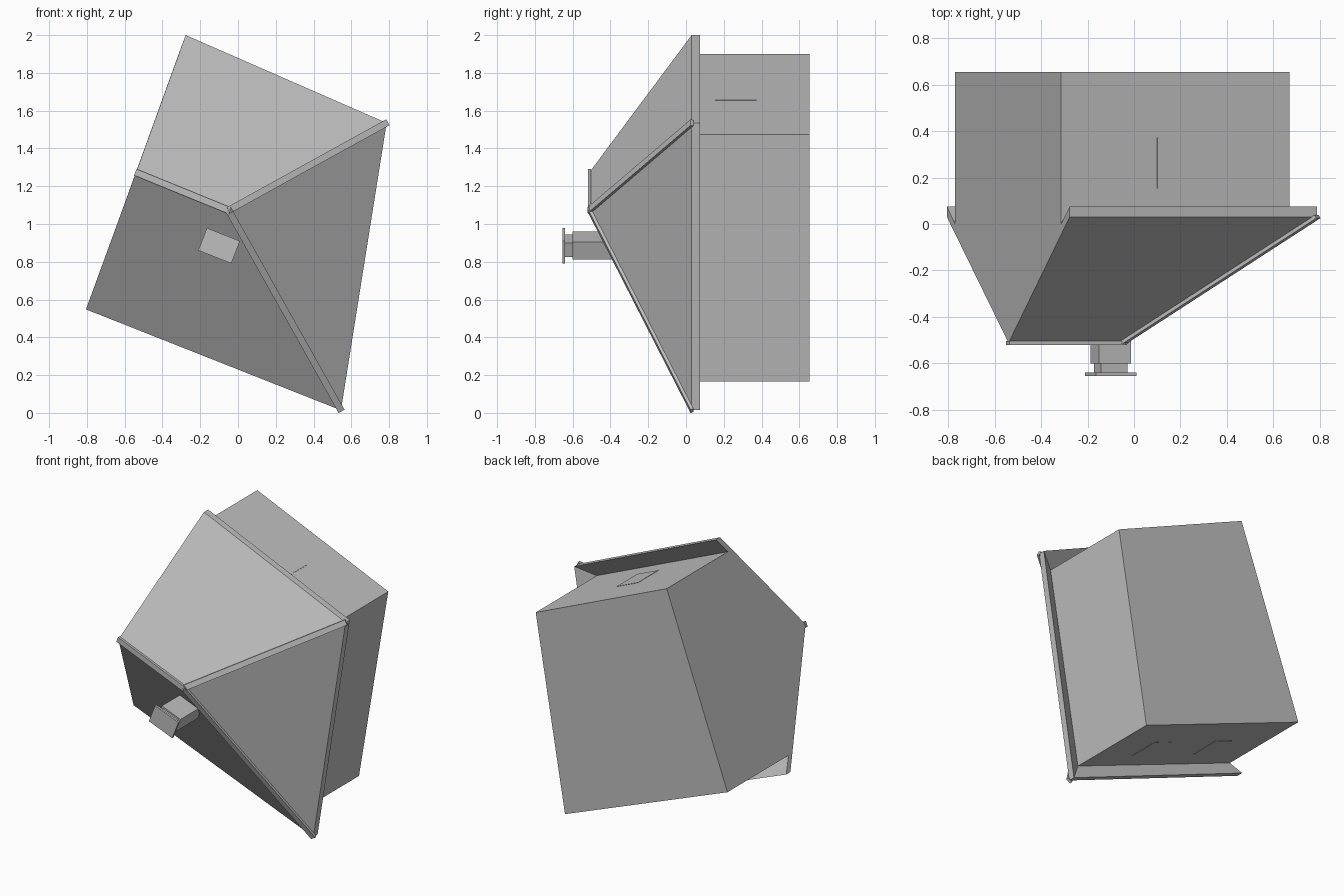
import bpy
import math
from mathutils import Matrix, Vector

cube = bpy.data.objects.get("Cube")
if cube:
    bpy.data.objects.remove(cube, do_unlink=True)

grey = bpy.data.materials.new("plain_grey")
grey.use_nodes = True
grey.diffuse_color = (0.52, 0.52, 0.52, 1)
grey.node_tree.nodes["Principled BSDF"].inputs["Base Color"].default_value = grey.diffuse_color


def add_mesh(name, verts, faces):
    mesh = bpy.data.meshes.new(name)
    mesh.from_pydata([tuple(v) for v in verts], [], faces)
    mesh.materials.append(grey)
    obj = bpy.data.objects.new(name, mesh)
    bpy.context.collection.objects.link(obj)
    # make all normals point outwards
    bpy.context.view_layer.objects.active = obj
    obj.select_set(True)
    bpy.ops.object.mode_set(mode="EDIT")
    bpy.ops.mesh.select_all(action="SELECT")
    bpy.ops.mesh.normals_make_consistent(inside=False)
    bpy.ops.object.mode_set(mode="OBJECT")
    obj.select_set(False)
    return obj


def ring(outline, y):
    return [Vector((x, y, z)) for x, z in outline]


def sides(a, b):
    return [(a + i, a + (i + 1) % 4, b + (i + 1) % 4, b + i) for i in range(4)]


def prism(name, ring_a, ring_b):
    return add_mesh(name, ring_a + ring_b, [(0, 1, 2, 3), (4, 5, 6, 7)] + sides(0, 4))


def block(name, centre, size, axes):
    """Box with its half sizes laid along three given axes."""
    u, v, w = [axis * s / 2 for axis, s in zip(axes, size)]
    rings = [[centre + k * w + i * u + j * v
              for i, j in ((-1, -1), (1, -1), (1, 1), (-1, 1))] for k in (-1, 1)]
    return prism(name, *rings)


# Outlines: far eave, hip eave, near eave, gable corner
eave = [(-0.277, 2.0), (0.787, 1.535), (0.545, 0.014), (-0.805, 0.548)]
wall = [(-0.314, 1.9), (0.67, 1.475), (0.45, 0.165), (-0.77, 0.64)]
ridge_gable = Vector((-0.54, -0.512, 1.273))
ridge_hip = Vector((-0.05, -0.512, 1.073))

# House body
prism("house_body", ring(wall, 0.0), ring(wall, 0.655))

# Hipped roof with fascia, sloping soffit and a flush gable end
roof_verts = ring(eave, 0.03) + ring(eave, 0.075) + ring(wall, 0.0) + [ridge_gable, ridge_hip]
G, H = 12, 13
roof_faces = [(0, 1, H, G), (1, 2, H), (2, 3, G, H)]
roof_faces += sides(0, 4)[:3] + sides(4, 8)[:3]
roof_faces += [(0, G, 3, 7, 11, 8, 4), (8, 9, 10, 11)]
add_mesh("roof", roof_verts, roof_faces)

# Ridge and hip caps
out = Vector((0, -1, 0))
corners = ring(eave, 0.03)
for name, start, end in (("ridge_cap", ridge_gable, ridge_hip),
                         ("far_hip_cap", ridge_hip, corners[1]),
                         ("near_hip_cap", ridge_hip, corners[2])):
    along = (end - start).normalized()
    up = (out - along * out.dot(along)).normalized()
    across = along.cross(up)
    block(name, (start + end) / 2, (0.036, 0.016, (end - start).length + 0.008),
          (across, up, along))

# Chimney: shaft, neck and cap plate
turn = Matrix.Rotation(math.radians(21.5), 3, "Y")
chimney_axes = (turn @ Vector((1, 0, 0)), turn @ Vector((0, 0, 1)), Vector((0, 1, 0)))
for name, width, depth, y0, y1 in (("chimney_shaft", 0.15, 0.1, -0.6, -0.36),
                                   ("chimney_neck", 0.124, 0.08, -0.64, -0.6),
                                   ("chimney_cap", 0.188, 0.127, -0.655, -0.64)):
    block(name, Vector((-0.1, (y0 + y1) / 2, 0.885)), (width, depth, y1 - y0), chimney_axes)


# Thin window plates on the long walls
def window(name, a, b, t0, t1):
    a, b = Vector((a[0], 0, a[1])), Vector((b[0], 0, b[1]))
    along = (b - a).normalized()
    normal = along.cross(out)
    length = (b - a).length
    centre = a.lerp(b, (t0 + t1) / 2) + Vector((0, 0.263, 0))
    block(name, centre, (length * (t1 - t0), 0.22, 0.004), (along, Vector((0, 1, 0)), normal))


window("far_window", wall[0], wall[1], 0.42, 0.58)
for i, t in enumerate((0.25, 0.65)):
    window("near_window_%d" % (i + 1), wall[2], wall[3], t, t + 0.11)
